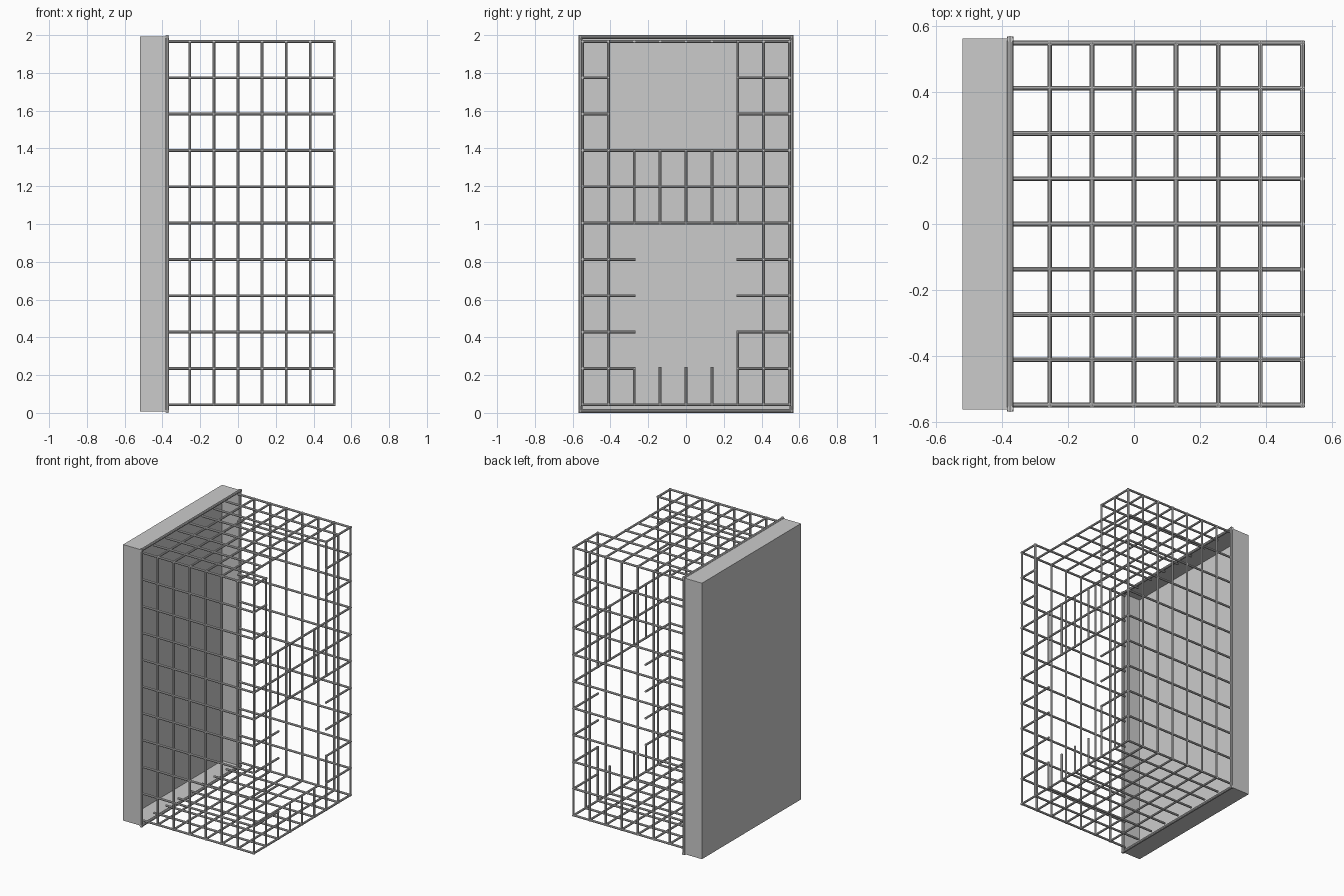
import bpy, bmesh
from mathutils import Vector

if "Cube" in bpy.data.objects:
    bpy.data.objects.remove(bpy.data.objects["Cube"])

R = 0.0075                                    # wire radius
XB, XF = -0.375, 0.51                         # back and front of the cage
X = [XF - 0.1275 * i for i in range(7)][::-1]  # wire positions on each axis
Y = [-0.548 + 0.137 * i for i in range(9)]
Z = [0.043 + 0.1924 * i for i in range(11)]


def finish(name, bm, smooth=False):
    bmesh.ops.recalc_face_normals(bm, faces=bm.faces)
    me = bpy.data.meshes.new(name)
    bm.to_mesh(me)
    bm.free()
    ob = bpy.data.objects.new(name, me)
    bpy.context.collection.objects.link(ob)
    if smooth:
        bpy.ops.object.select_all(action='DESELECT')
        ob.select_set(True)
        bpy.context.view_layer.objects.active = ob
        bpy.ops.object.shade_smooth_by_angle()
    return ob


def wires(name, segments, r=R):
    bm = bmesh.new()
    for a, b in segments:
        a, b = Vector(a), Vector(b)
        d = (b - a).normalized()
        a, b = a - d * r * 0.9, b + d * r * 0.9   # overlap at the welds
        m = d.to_track_quat('Z', 'Y').to_matrix().to_4x4()
        m.translation = (a + b) / 2
        bmesh.ops.create_cone(bm, cap_ends=True, segments=10, radius1=r,
                              radius2=r, depth=(b - a).length, matrix=m)
    return finish(name, bm, True)


# Shallow open tray at the back
bm = bmesh.new()
bmesh.ops.create_cube(bm, size=1)
for v in bm.verts:
    v.co = Vector((-0.448 + v.co.x * 0.144, v.co.y * 1.124, 1.0 + v.co.z * 1.984))
bmesh.ops.delete(bm, geom=[f for f in bm.faces if f.calc_center_median().x > -0.38],
                 context='FACES')
tray = finish("back_tray", bm)
mod = tray.modifiers.new("thickness", 'SOLIDIFY')
mod.thickness = 0.005
mod.offset = -1

# Round rim around the tray opening
y, lo, hi = 0.559, 0.01, 1.99
corners = [(XB, -y, lo), (XB, y, lo), (XB, y, hi), (XB, -y, hi)]
wires("tray_rim", [(corners[i], corners[(i + 1) % 4]) for i in range(4)], 0.01)

# Side grids
for name, y in (("near_side_grid", Y[0]), ("far_side_grid", Y[-1])):
    wires(name, [((x, y, Z[0]), (x, y, Z[-1])) for x in X] +
          [((XB, y, z), (XF, y, z)) for z in Z])

# Floor grid
wires("floor_grid", [((x, Y[0], Z[0]), (x, Y[-1], Z[0])) for x in X] +
      [((XB, y, Z[0]), (XF, y, Z[0])) for y in Y[1:-1]])

# Roof grid, with the front row cut out between the two posts
top = [((x, Y[0], Z[-1]), (x, Y[-1], Z[-1])) for x in X[:-1]]
top += [((XB, Y[j], Z[-1]), (X[-2] if 2 <= j <= 5 else XF, Y[j], Z[-1]))
        for j in range(1, 8)]
wires("roof_grid", top)


# Front face: spans given as grid indices
def row(k, j0, j1):
    return ((XF, Y[j0], Z[k]), (XF, Y[j1], Z[k]))


def col(j, k0, k1):
    return ((XF, Y[j], Z[k0]), (XF, Y[j], Z[k1]))


front = [row(k, 0, 8) for k in (5, 6, 7)]                          # middle band
front += [s for k in (1, 2, 3, 4) for s in (row(k, 0, 2), row(k, 6, 8))]
front += [s for k in (8, 9, 10) for s in (row(k, 0, 1), row(k, 6, 8))]
front += [col(1, 0, 10), col(7, 0, 10), col(6, 5, 10), col(6, 0, 2)]
front += [s for j in (2, 3, 4, 5) for s in (col(j, 0, 1), col(j, 5, 7))]
wires("front_grid", front)
